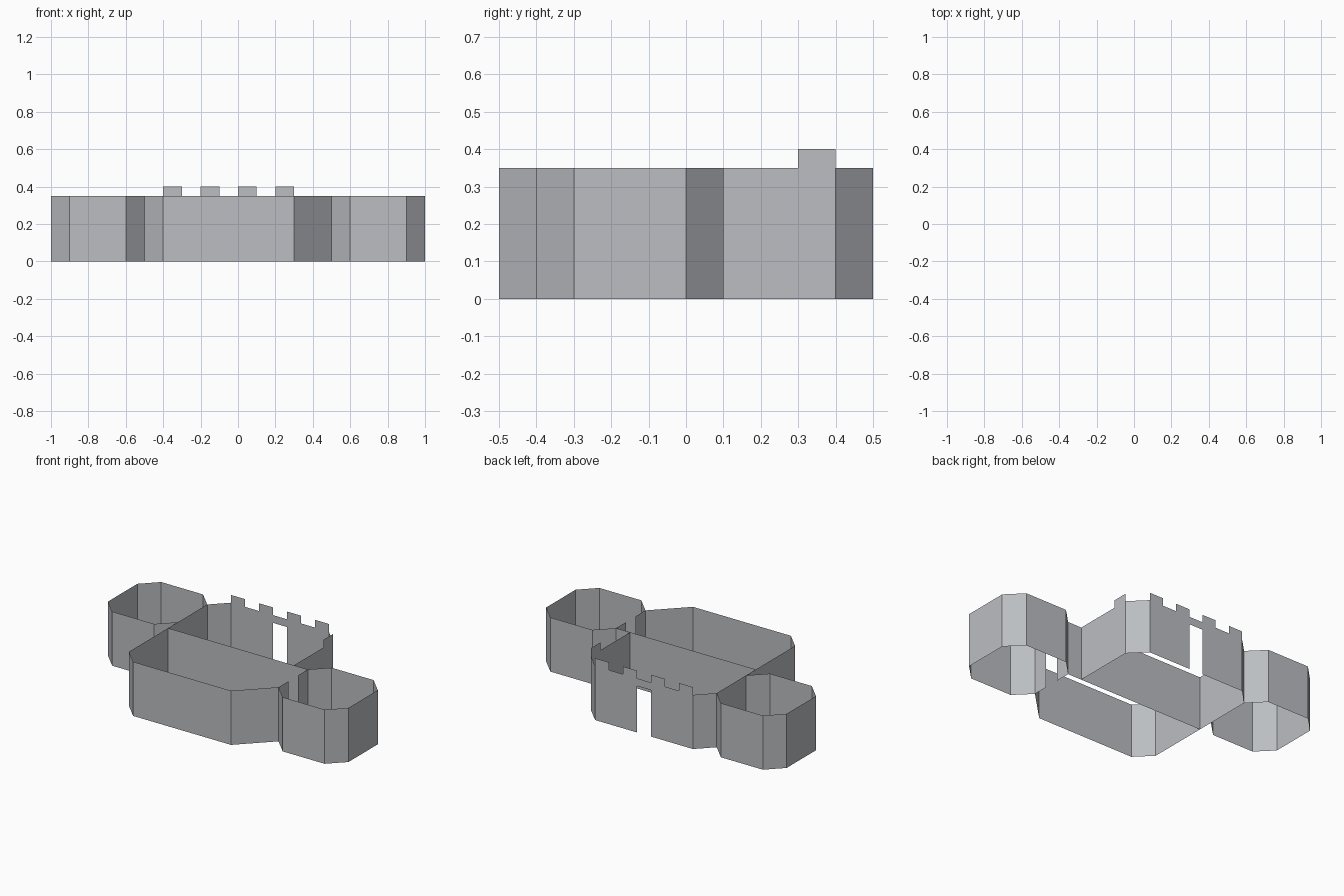
import bpy

if "Cube" in bpy.data.objects:
    bpy.data.objects.remove(bpy.data.objects["Cube"])

H, MERLON = 0.35, 0.40   # wall top and merlon top
STONE = bpy.data.materials.new("stone_grey")
STONE.diffuse_color = (0.5, 0.515, 0.54, 1)
STONE.use_nodes = True
STONE.node_tree.nodes["Principled BSDF"].inputs["Base Color"].default_value = STONE.diffuse_color


def make(name, faces):
    """Object from a list of faces, each a list of 3D points; shared points are welded."""
    index, polys = {}, []
    for face in faces:
        polys.append([index.setdefault(tuple(round(c, 4) for c in p), len(index)) for p in face])
    mesh = bpy.data.meshes.new(name)
    mesh.from_pydata(list(index), [], polys)
    mesh.materials.append(STONE)
    ob = bpy.data.objects.new(name, mesh)
    bpy.context.collection.objects.link(ob)
    return ob


def walls(path):
    """Upright thin walls along a plan path."""
    return [[(*p, 0), (*q, 0), (*q, H), (*p, H)] for p, q in zip(path, path[1:])]


def tower_path(x, y, s=0.5, c=0.1):
    """Chamfered square, from the lower end of its left side, anticlockwise to the upper end."""
    return [(x, y + c), (x + c, y), (x + s - c, y), (x + s, y + c),
            (x + s, y + s - c), (x + s - c, y + s), (x + c, y + s), (x, y + s - c)]


# Left tower, closed
left = tower_path(-1.0, 0.0)
make("left_tower", walls(left + left[:1]))

# Right tower, with an open doorway in its inner side
right = tower_path(0.5, -0.4)
make("right_tower", walls([(0.5, -0.2)] + right + [(0.5, -0.1)]))

# Front hall
make("front_hall", walls([(-0.5, 0), (-0.5, -0.4), (-0.4, -0.5), (0.3, -0.5), (0.5, -0.3)]))

# Wall between the front hall and rear court
make("dividing_wall", walls([(-0.5, 0), (0.4, 0), (0.5, 0)]))

# Rear court: plain left side and corners
make("rear_court_side", walls([(-0.5, 0), (-0.5, 0.4), (-0.4, 0.5)]))
make("rear_court_corner", walls([(0.3, 0.5), (0.4, 0.4)]))

# Rear court: right side with one merlon
make("rear_court_right_side", [[(0.4, y, z) for y, z in
     [(0, 0), (0.4, 0), (0.4, MERLON), (0.3, MERLON), (0.3, H), (0, H)]]])

# Rear wall: gate opening below, merlons above
outline = [(0.3, 0), (0, 0), (0, 0.3), (-0.1, 0.3), (-0.1, 0), (-0.4, 0)]
for i in range(4):
    x = -0.4 + 0.2 * i
    if i:
        outline.append((x, H))
    outline += [(x, MERLON), (x + 0.1, MERLON)]
    if i < 3:
        outline.append((x + 0.1, H))
make("rear_gate_wall", [[(x, 0.5, z) for x, z in outline]])
